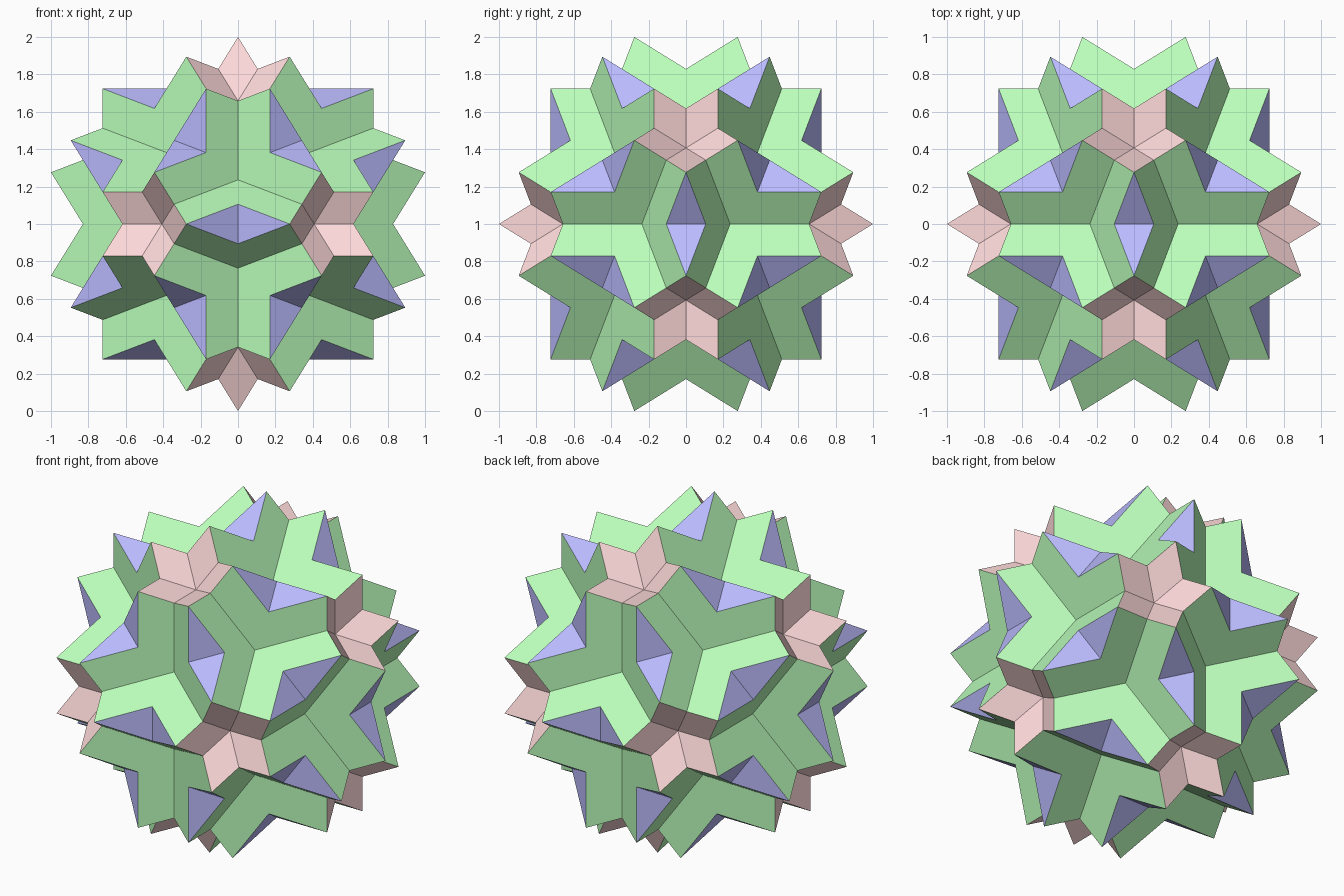
import bpy
from math import sqrt, cos, pi, atan2
from mathutils import Vector

if "Cube" in bpy.data.objects:
    bpy.data.objects.remove(bpy.data.objects["Cube"])

PHI = (1 + sqrt(5)) / 2
SCALE = 1 / (PHI + 2)          # largest coordinate becomes 1
CENTRE = Vector((0, 0, 1))


def orbit(*triples):
    """All sign changes and cyclic shifts of the given coordinates."""
    found = {}
    for t in triples:
        for s in range(8):
            p = [c * (-1 if s >> i & 1 else 1) for i, c in enumerate(t)]
            for k in range(3):
                q = p[k:] + p[:k]
                found[tuple(round(c, 4) + 0.0 for c in q)] = Vector(q)
    return list(found.values())


# The 60 outer tips, and the five-fold and three-fold axes
tips = [v * SCALE for v in orbit((0, 1, PHI + 2),
                                 (PHI ** 2, 1 / PHI, PHI ** 2),
                                 (2 * PHI, 1, PHI))]
five_fold = orbit((0, 1, PHI))
three_fold = orbit((1, 1, 1), (0, PHI, 1 / PHI))
EDGE = 2 * PHI ** 2 * SCALE


def star_outline(axis, n, k, radius):
    """Outline of the flat {n/k} star whose tips lie square to the axis."""
    a = axis.normalized()
    dist = sqrt(tips[0].length_squared - radius ** 2)
    ring = [v for v in tips if abs(v.dot(a) - dist) < 1e-3]
    mid = a * dist
    u = (ring[0] - mid).normalized()
    w = a.cross(u)
    ring.sort(key=lambda v: atan2((v - mid).dot(w), (v - mid).dot(u)))
    inner = radius * cos(pi * k / n) / cos(pi * (k - 1) / n)
    pts = []
    for i, v in enumerate(ring):
        pts.append(v)
        if k > 1:              # notch between neighbouring tips
            between = v + ring[(i + 1) % n] - 2 * mid
            pts.append(mid + between.normalized() * inner)
    return [p + CENTRE for p in pts]


def star_faces(name, axes, n, k, colour):
    radius = EDGE / (2 * cos(pi / 2 - pi * k / n))
    verts, faces = [], []
    for axis in axes:
        pts = star_outline(axis, n, k, radius)
        faces.append(range(len(verts), len(verts) + len(pts)))
        verts += pts
    mesh = bpy.data.meshes.new(name)
    mesh.from_pydata(verts, [], [list(f) for f in faces])
    mat = bpy.data.materials.new(name + "_colour")
    mat.diffuse_color = (*colour, 1)
    mat.use_nodes = True
    mat.node_tree.nodes["Principled BSDF"].inputs["Base Color"].default_value = mat.diffuse_color
    mesh.materials.append(mat)
    obj = bpy.data.objects.new(name, mesh)
    bpy.context.collection.objects.link(obj)


# Interpenetrating flat faces of the star polyhedron
star_faces("triangle_faces", three_fold, 3, 1, (1.0, 0.7, 0.7))
star_faces("pentagram_faces", five_fold, 5, 2, (0.5, 0.5, 1.0))
star_faces("decagram_faces", five_fold, 10, 3, (0.5, 1.0, 0.5))
